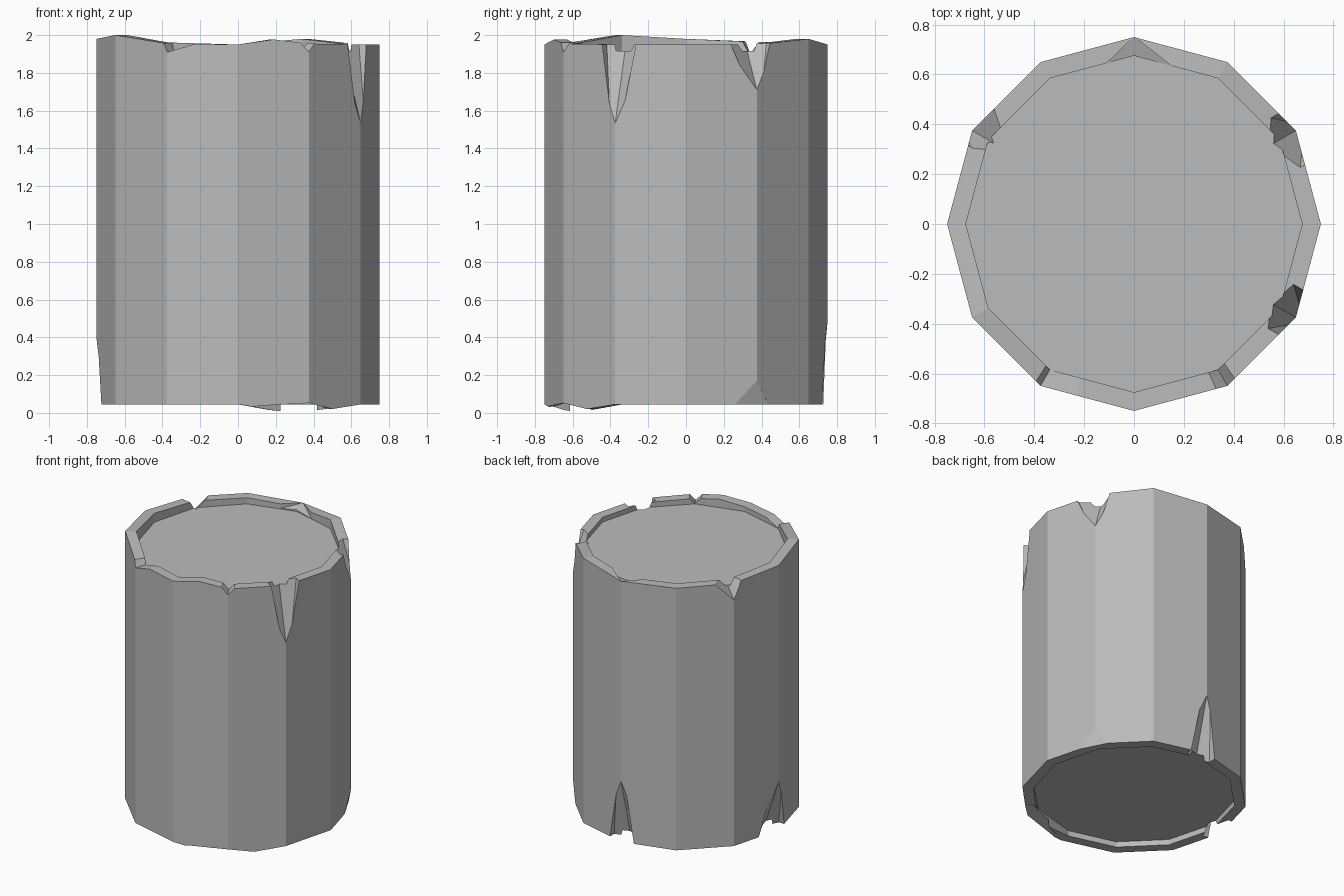
import bpy, bmesh
from math import radians, cos, sin
from mathutils import Vector

cube = bpy.data.objects.get("Cube")
if cube:
    bpy.data.objects.remove(cube, do_unlink=True)

R, R_IN = 0.75, 0.675
TOP_CAP, LOW_CAP = 1.915, 0.085
EDGE_TOP, EDGE_LOW = 1.95, 0.045

stone = bpy.data.materials.new("grey stone")
stone.use_nodes = True
GREY = (0.5, 0.5, 0.5, 1)
stone.diffuse_color = GREY
stone.node_tree.nodes["Principled BSDF"].inputs["Base Color"].default_value = GREY


def polar(angle, r, z, side=0.0):
    """Point at an angle and radius, shifted sideways along the tangent."""
    a = radians(angle)
    return Vector((r * cos(a) - side * sin(a), r * sin(a) + side * cos(a), z))


def make_object(name, bm):
    bmesh.ops.recalc_face_normals(bm, faces=bm.faces)
    mesh = bpy.data.meshes.new(name)
    bm.to_mesh(mesh)
    bm.free()
    mesh.materials.append(stone)
    obj = bpy.data.objects.new(name, mesh)
    bpy.context.collection.objects.link(obj)
    return obj


def hull(name, points):
    bm = bmesh.new()
    verts = [bm.verts.new(p) for p in points]
    res = bmesh.ops.convex_hull(bm, input=verts)
    junk = set(res["geom_interior"]) | set(res["geom_unused"])
    bmesh.ops.delete(bm, geom=[v for v in junk if isinstance(v, bmesh.types.BMVert)], context="VERTS")
    return make_object(name, bm)


def notch(angle, tip, lo, hi, top=True):
    """V-shaped crack whose ridge runs from the outer tip up to the cap edge."""
    cap, edge, far = (TOP_CAP, EDGE_TOP, 2.1) if top else (LOW_CAP, EDGE_LOW, -0.1)
    grow = (far - tip) / (edge - tip)
    slope = (cap - tip) / (R - R_IN)
    points = []
    for r in (R + 0.04, R_IN - 0.03):
        ridge = tip + slope * (R - r)
        if r < R_IN:
            ridge = cap + (0.004 if top else -0.004)
        points.append(polar(angle, r, ridge))
        points += [polar(angle, r, far, s * grow) for s in (lo, hi)]
    # Keep the ridge straight across the rim
    points.append(polar(angle, R, tip))
    return hull("notch_cutter", points)


def chip(points, direction):
    """Flat chip: everything beyond a triangle in one direction."""
    return hull("chip_cutter", points + [p + Vector(direction) for p in points])


# Rim heights by corner, with one extra point on a front side
tops = [1.95, 1.95, 1.98, 1.95, 1.96, 1.965, 1.98, 2.0, 1.955, 1.95, 1.955, 1.95]
lows = [EDGE_LOW] * 12
lows[10] = 0.0
columns = [(polar(30 * i, 1, 0), tops[i], lows[i]) for i in range(12)]
middle = (columns[9][0] + columns[10][0]) / 2
columns.insert(10, (middle, 1.977, 0.015))

# Drum with a raised rim and a sunken cap at each end
bm = bmesh.new()
rings = []
for radius, level in ((R_IN, "low_cap"), (R_IN, "low"), (R, "low"),
                      (R, "top"), (R_IN, "top"), (R_IN, "top_cap")):
    ring = []
    for d, hi, lo in columns:
        z = {"low_cap": LOW_CAP, "low": lo, "top": hi, "top_cap": TOP_CAP}[level]
        ring.append(bm.verts.new((d.x * radius, d.y * radius, z)))
    rings.append(ring)
count = len(columns)
for a, b in zip(rings, rings[1:]):
    for i in range(count):
        j = (i + 1) % count
        bm.faces.new((a[i], a[j], b[j], b[i]))
bm.faces.new(rings[0])
bm.faces.new(rings[-1])
drum = make_object("column_drum", bm)

# Cracks in the upper and lower rims, then shallow chips
cutters = [
    notch(330, 1.57, -0.085, 0.10),
    notch(30, 1.73, -0.12, 0.08),
    notch(150, 1.85, -0.09, 0.045),
    notch(300, 1.91, -0.035, 0.035),
    notch(240, 1.91, -0.02, 0.14),
    notch(90, 0.45, -0.10, 0.08, False),
    notch(180, 0.37, -0.15, 0.09, False),
    notch(300, 0.052, -0.05, 0.025, False),
    chip([polar(90, R + 0.002, EDGE_TOP), polar(90, R_IN - 0.04, TOP_CAP + 0.002, 0.12),
          polar(90, R_IN - 0.04, TOP_CAP + 0.002, -0.15)], (0, 0, 0.2)),
    chip([polar(30, R, 0.17), polar(30, R - 0.035, 0.03, -0.13),
          polar(30, R - 0.025, 0.03, 0.09)], polar(30, 0.2, -0.02)),
]
for cutter in cutters:
    cutter.hide_render = True
    cutter.hide_set(True)
    cutter.display_type = "WIRE"
    mod = drum.modifiers.new("crack", "BOOLEAN")
    mod.operation = "DIFFERENCE"
    mod.solver = "EXACT"
    mod.object = cutter

# Bake the cuts and drop the cutters
bpy.context.view_layer.update()
baked = bpy.data.meshes.new_from_object(drum.evaluated_get(bpy.context.evaluated_depsgraph_get()))
drum.modifiers.clear()
drum.data = baked
for cutter in cutters:
    bpy.data.objects.remove(cutter, do_unlink=True)
